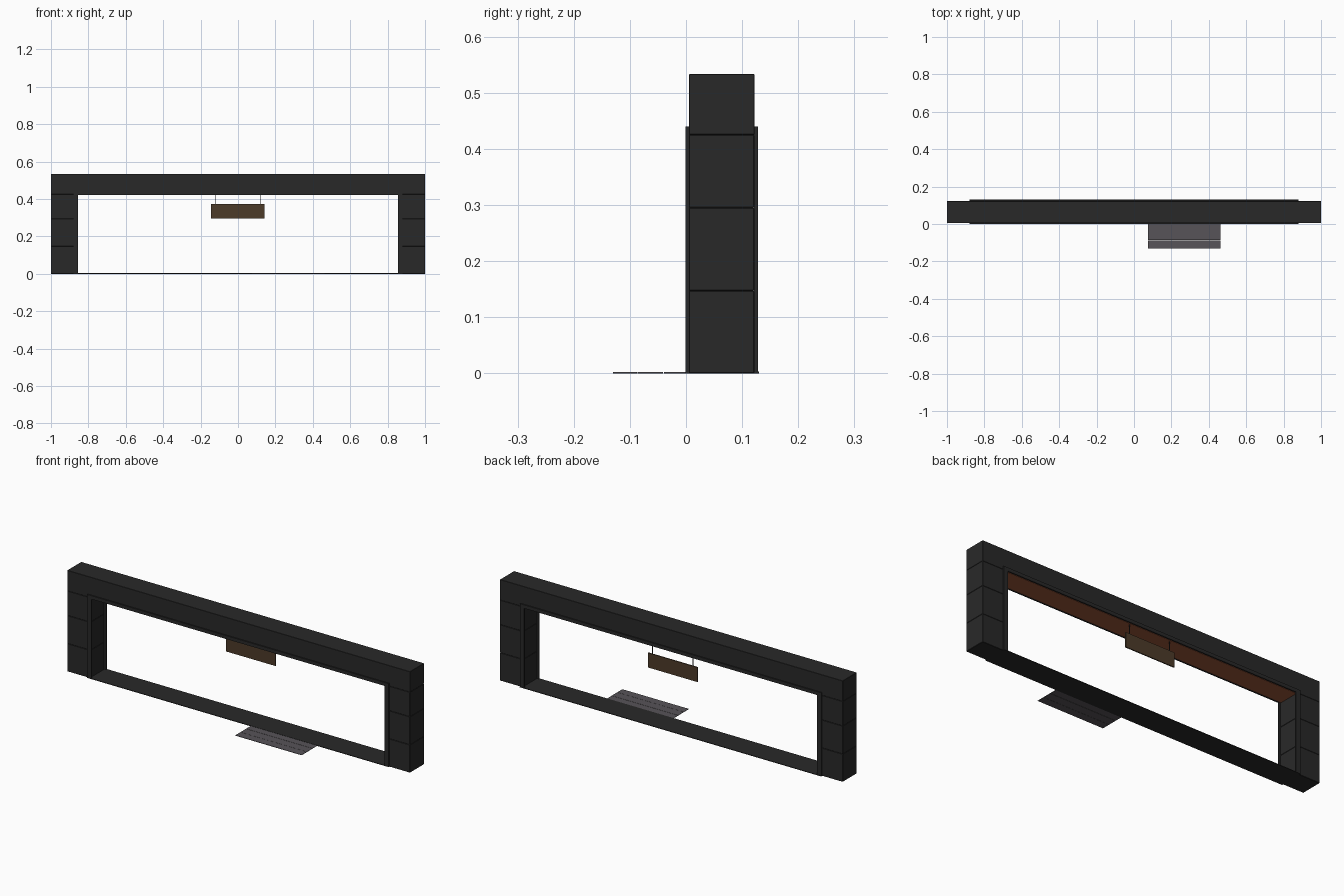
import bpy

if "Cube" in bpy.data.objects:
    bpy.data.objects.remove(bpy.data.objects["Cube"])


def mat(name, r, g, b):
    m = bpy.data.materials.new(name)
    m.diffuse_color = (r, g, b, 1)
    m.use_nodes = True
    m.node_tree.nodes["Principled BSDF"].inputs["Base Color"].default_value = m.diffuse_color
    return m


STONE = mat("charcoal stone", 0.0215, 0.0215, 0.0215)
WOOD = mat("sign brown wood", 0.073, 0.043, 0.022)
SOFFIT = mat("red brown soffit", 0.32, 0.09, 0.04)
STEP = mat("grey step", 0.095, 0.088, 0.098)


def box(name, x, y, z, material, bevel=0.0):
    bpy.ops.mesh.primitive_cube_add(size=1, location=(sum(x) / 2, sum(y) / 2, sum(z) / 2))
    ob = bpy.context.object
    ob.name = name
    ob.scale = (x[1] - x[0], y[1] - y[0], z[1] - z[0])
    bpy.ops.object.transform_apply(location=False, rotation=False, scale=True)
    ob.data.materials.append(material)
    if bevel:
        b = ob.modifiers.new("edge", "BEVEL")
        b.width = bevel
        b.segments = 1
    return ob


def pair(name, x, y, z, material, bevel=0.0):
    box(name + "_right", x, y, z, material, bevel)
    box(name + "_left", (-x[1], -x[0]), y, z, material, bevel)


# stacked pier blocks
DEPTH = (0.005, 0.122)
for i, z in enumerate([(0, 0.147), (0.147, 0.295), (0.295, 0.425)]):
    pair(f"pier_block_{i + 1}", (0.865, 1.0), DEPTH, z, STONE, 0.0015)

# lintel and its wooden underside
box("lintel", (-1, 1), DEPTH, (0.425, 0.533), STONE, 0.001)
box("soffit_panel", (-0.865, 0.865), (0.008, 0.119), (0.422, 0.4265), SOFFIT)

# casing around the opening, front and back
for side, y in (("front", (-0.001, 0.006)), ("back", (0.121, 0.128))):
    pair(f"{side}_jamb_casing", (0.855, 0.88), y, (0, 0.44), STONE)
    box(f"{side}_head_casing", (-0.855, 0.855), y, (0.422, 0.44), STONE)

# threshold strip
box("threshold", (-0.88, 0.88), (-0.001, 0.13), (0, 0.003), STONE)

# flat step of three slats in front
for i, y in enumerate([(-0.13, -0.0875), (-0.0865, -0.041), (-0.0395, -0.001)]):
    box(f"step_slat_{i + 1}", (0.075, 0.462), y, (0, 0.002), STEP)

# hanging sign board with two rods
box("sign_board", (-0.145, 0.143), (0.107, 0.113), (0.295, 0.372), WOOD)
pair("sign_rod", (0.117, 0.12), (0.1085, 0.1115), (0.372, 0.425), STONE)
